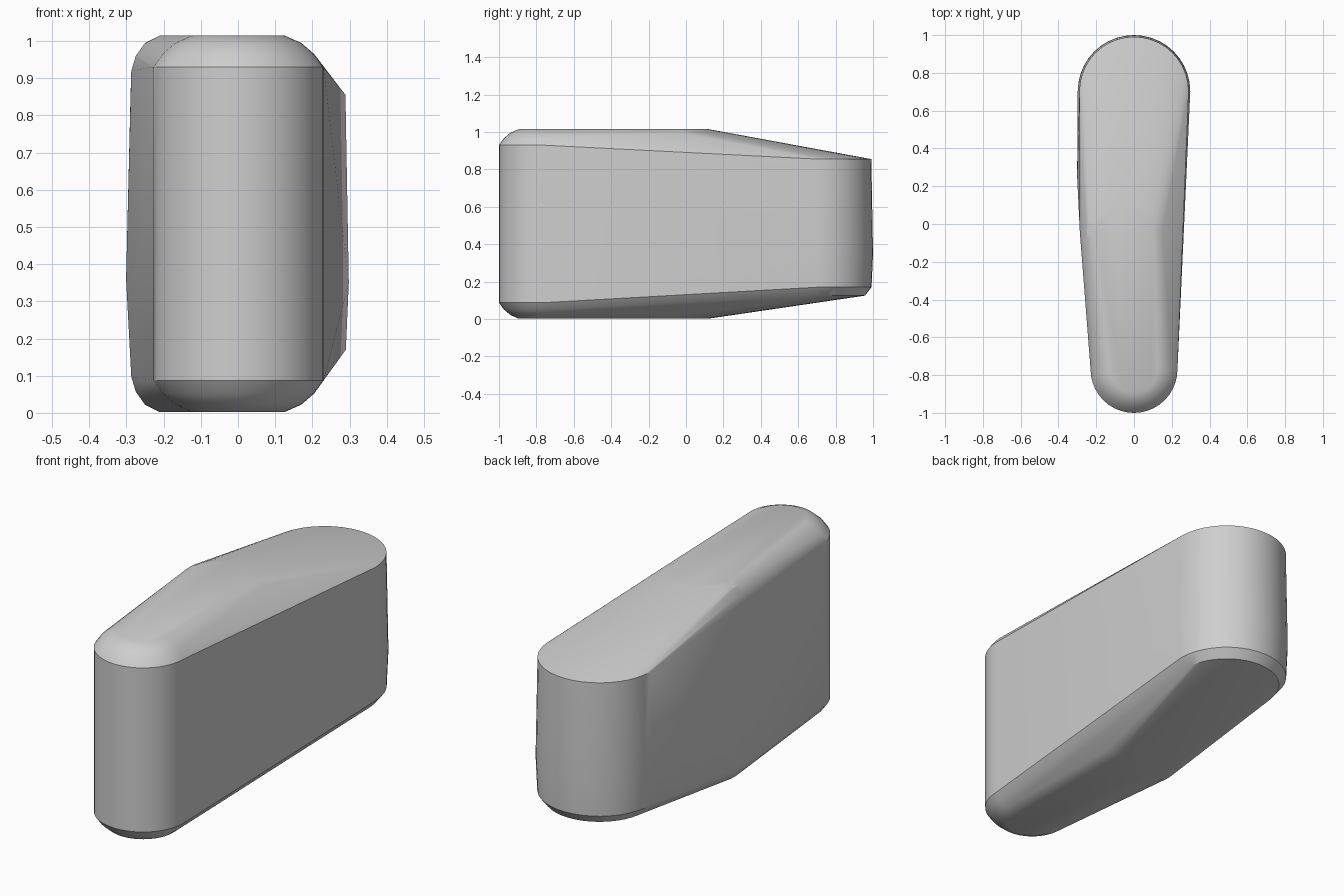
import bpy, bmesh, math

if "Cube" in bpy.data.objects:
    bpy.data.objects.remove(bpy.data.objects["Cube"])

grey = bpy.data.materials.new("plain grey")
grey.diffuse_color = (0.62, 0.62, 0.62, 1)
grey.use_nodes = True
grey.node_tree.nodes["Principled BSDF"].inputs["Base Color"].default_value = grey.diffuse_color

bm = bmesh.new()


def ring(cx, cy, r, z, n=40):
    for i in range(n):
        a = 2 * math.pi * i / n
        bm.verts.new((cx + r * math.cos(a), cy + r * math.sin(a), z))


# Front post: narrow rounded end, softened top and bottom rims
for r, z in ((0.23, 0.93), (0.205, 0.965), (0.17, 0.995), (0.125, 1.015)):
    ring(0, -0.77, r, z)
    ring(0, -0.77, r, 1.017 - z)

# Middle post: offset to the left, carries the flat top and bottom
for r, z in ((0.237, 0.92), (0.225, 0.96), (0.2, 0.995), (0.16, 1.015)):
    ring(-0.05, -0.04, r, z)
    ring(-0.05, -0.04, r, 1.017 - z)

# Back post: wide and lower, slightly swollen, bevelled underneath
for r, z in ((0.255, 0.125), (0.29, 0.17), (0.298, 0.35), (0.289, 0.855)):
    ring(0, 0.702, r, z)

# Gentle bulge on the left side
bm.verts.new((-0.301, 0.25, 0.36))

# Wrap everything in one convex skin
res = bmesh.ops.convex_hull(bm, input=bm.verts[:])
bmesh.ops.delete(bm, geom=[v for v in bm.verts if not v.link_faces], context='VERTS')
bmesh.ops.dissolve_limit(bm, angle_limit=math.radians(0.3),
                         verts=bm.verts[:], edges=bm.edges[:])
bmesh.ops.recalc_face_normals(bm, faces=bm.faces[:])

mesh = bpy.data.meshes.new("rounded_body")
bm.to_mesh(mesh)
bm.free()
mesh.materials.append(grey)
body = bpy.data.objects.new("rounded_body", mesh)
bpy.context.collection.objects.link(body)
bpy.context.view_layer.objects.active = body
body.select_set(True)
bpy.ops.object.shade_smooth_by_angle(angle=math.radians(25))
